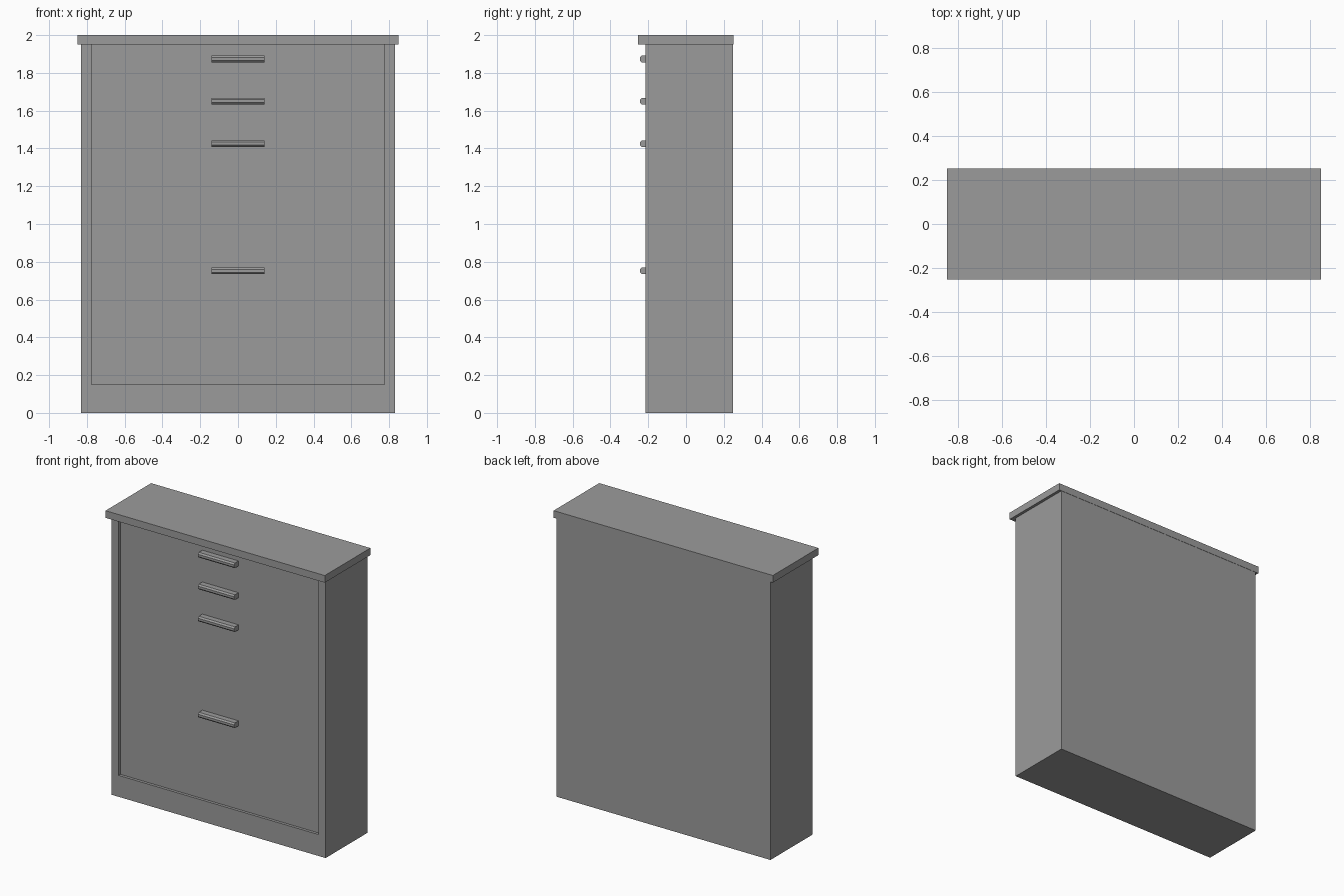
import bpy
import bmesh

if "Cube" in bpy.data.objects:
    bpy.data.objects.remove(bpy.data.objects["Cube"], do_unlink=True)

GREY = (0.33, 0.33, 0.33, 1)
mat = bpy.data.materials.new("plain grey")
mat.use_nodes = True
mat.diffuse_color = GREY
mat.node_tree.nodes["Principled BSDF"].inputs["Base Color"].default_value = GREY


def extrude_profile(name, points, axis, start, end):
    """Extrude a closed outline along x (points are y, z) or y (points are x, z)."""
    bm = bmesh.new()
    place = (lambda p, d: (d, *p)) if axis == "x" else (lambda p, d: (p[0], d, p[1]))
    face = bm.faces.new([bm.verts.new(place(p, start)) for p in points])
    ext = bmesh.ops.extrude_face_region(bm, geom=[face])
    verts = [g for g in ext["geom"] if isinstance(g, bmesh.types.BMVert)]
    move = (end - start, 0, 0) if axis == "x" else (0, end - start, 0)
    bmesh.ops.translate(bm, verts=verts, vec=move)
    bmesh.ops.recalc_face_normals(bm, faces=bm.faces)
    mesh = bpy.data.meshes.new(name)
    bm.to_mesh(mesh)
    bm.free()
    mesh.materials.append(mat)
    obj = bpy.data.objects.new(name, mesh)
    bpy.context.collection.objects.link(obj)
    return obj


def rectangle(a0, a1, b0, b1):
    return [(a0, b0), (a1, b0), (a1, b1), (a0, b1)]


half_width, opening = 0.83, 0.775
front, panel, back = -0.215, -0.195, 0.25
plinth, body_top = 0.15, 1.95

# Carcass with a U-shaped front frame around the recessed drawer panel
extrude_profile("cabinet_body", rectangle(-half_width, half_width, 0, body_top),
                "y", panel, back)
frame = [(-half_width, 0), (half_width, 0), (half_width, body_top), (opening, body_top),
         (opening, plinth), (-opening, plinth), (-opening, body_top), (-half_width, body_top)]
extrude_profile("front_frame", frame, "y", front, panel)

# Overhanging top board
extrude_profile("top_board", rectangle(-0.85, 0.85, body_top, 2), "y", -0.253, 0.252)

# Bar handles with chamfered front edges
tip, half, cut = -0.244, 0.018, 0.01
for i, z in enumerate((1.873, 1.65, 1.425, 0.752)):
    outline = [(panel, z - half), (tip + cut, z - half), (tip, z - half + cut),
               (tip, z + half - cut), (tip + cut, z + half), (panel, z + half)]
    extrude_profile(f"drawer_handle_{i + 1}", outline, "x", -0.14, 0.14)
